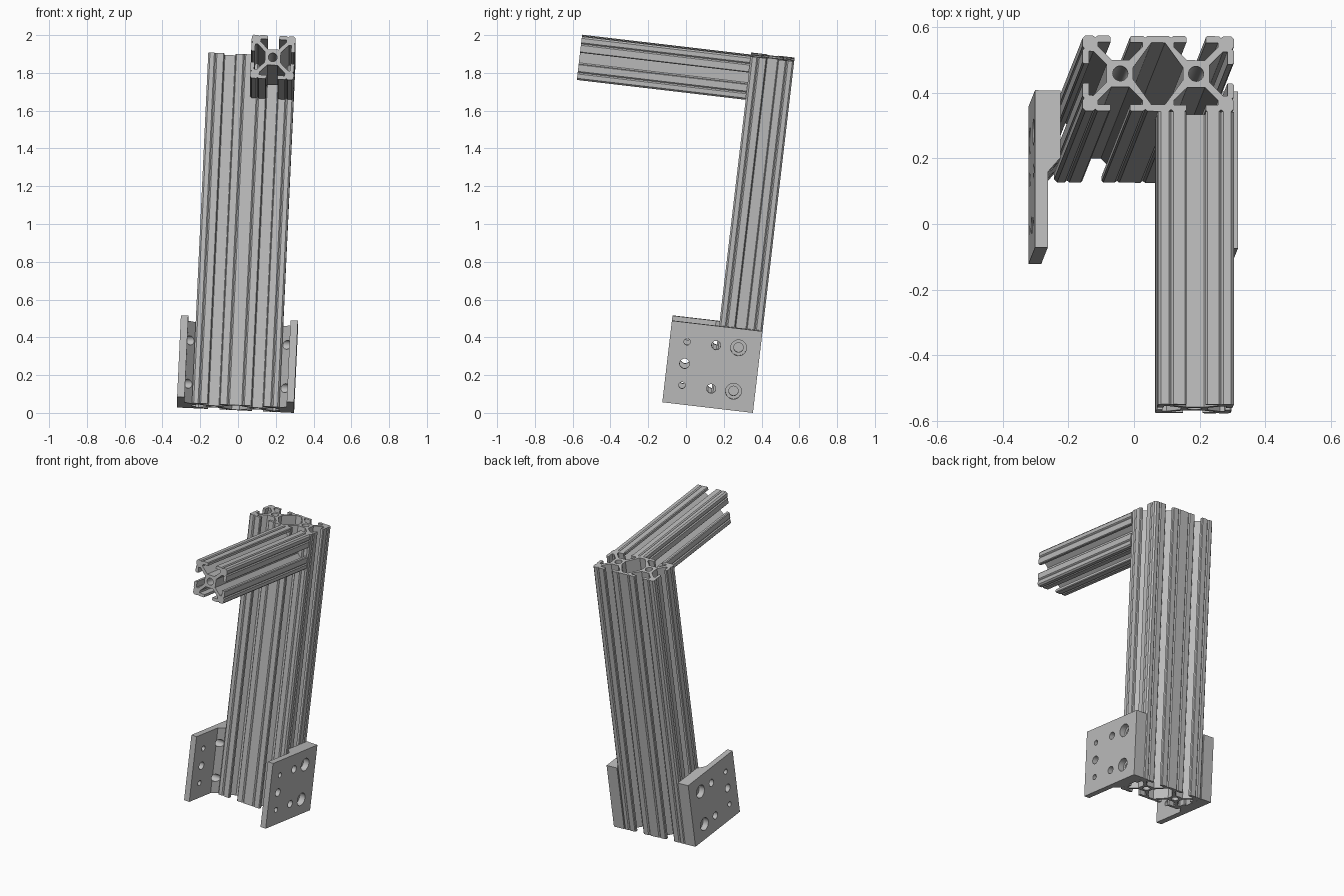
import bpy
import bmesh
from math import radians, pi, cos, sin
from mathutils import Matrix

if "Cube" in bpy.data.objects:
    bpy.data.objects.remove(bpy.data.objects["Cube"])

U = 0.2315            # side of one rail cell
POST_LENGTH = 1.871
ARM_LENGTH = 0.90
PLATE_HEIGHT = 0.435
PLATE_THICK = 0.0785

# The whole assembly is tilted; its local origin is the centre of the post top
FRAME = (Matrix.Translation((0.0738, 0.459, 1.884))
         @ Matrix.Rotation(radians(-6.7), 4, 'X')
         @ Matrix.Rotation(radians(2.65), 4, 'Y'))

aluminium = bpy.data.materials.new("aluminium_grey")
aluminium.use_nodes = True
GREY = (0.5, 0.5, 0.5, 1)
aluminium.diffuse_color = GREY
aluminium.node_tree.nodes["Principled BSDF"].inputs["Base Color"].default_value = GREY


def extrude(name, loops, length):
    """Fill nested outlines and extrude them along z, from 0 to -length."""
    curve = bpy.data.curves.new(name, 'CURVE')
    curve.dimensions = '2D'
    curve.fill_mode = 'BOTH'
    curve.extrude = length / 2
    for loop in loops:
        spline = curve.splines.new('POLY')
        spline.points.add(len(loop) - 1)
        for point, (x, y) in zip(spline.points, loop):
            point.co = (x, y, 0, 1)
        spline.use_cyclic_u = True
    temp = bpy.data.objects.new(name + "_outline", curve)
    mesh = bpy.data.meshes.new_from_object(temp)
    bpy.data.objects.remove(temp)
    bpy.data.curves.remove(curve)
    bm = bmesh.new()
    bm.from_mesh(mesh)
    bmesh.ops.remove_doubles(bm, verts=bm.verts, dist=1e-5)
    bmesh.ops.translate(bm, verts=bm.verts, vec=(0, 0, -length / 2))
    bmesh.ops.recalc_face_normals(bm, faces=bm.faces)
    bm.to_mesh(mesh)
    bm.free()
    mesh.materials.clear()
    mesh.materials.append(aluminium)
    obj = bpy.data.objects.new(name, mesh)
    bpy.context.collection.objects.link(obj)
    return obj


def activate(obj):
    bpy.ops.object.select_all(action='DESELECT')
    obj.select_set(True)
    bpy.context.view_layer.objects.active = obj


def finish(obj, local=Matrix()):
    activate(obj)
    bpy.ops.object.shade_smooth_by_angle(angle=radians(25))
    obj.matrix_world = FRAME @ local


# Half of one slotted side: corner, shallow groove, lip, undercut, slot floor
HALF_SIDE = [(.46, .5), (.36, .5), (.33, .475), (.30, .5), (.148, .5), (.128, .48),
             (.128, .413), (.292, .413), (.292, .355), (.117, .18)]
SIDE = HALF_SIDE + [(-x, y) for x, y in reversed(HALF_SIDE)]


def slotted_side(cell_x, turns):
    """One side of a cell, turned by quarter turns and moved to its cell."""
    points = SIDE
    for _ in range(turns):
        points = [(-y, x) for x, y in points]
    return [(x + cell_x, y) for x, y in points]


def rail_loops(cells):
    """Outline, bores and inner cavities for a row of cells, left to right."""
    outer = slotted_side(cells[-1], 3)
    for c in reversed(cells):
        outer += slotted_side(c, 0)
    outer += slotted_side(cells[0], 1)
    for c in cells:
        outer += slotted_side(c, 2)
    loops = [outer]
    for c in cells:
        loops.append([(c + .1 * cos(i * pi / 12), .1 * sin(i * pi / 12)) for i in range(24)])
    for c in cells[:-1]:
        m = c + .5
        right = [(.09, -.41), (.33, -.08), (.33, .08), (.09, .41)]
        loops.append([(m + x, y) for x, y in right] + [(m - x, y) for x, y in reversed(right)])
    return [[(x * U, y * U) for x, y in loop] for loop in loops]


# Upright double rail
finish(extrude("post", rail_loops([-.5, .5]), POST_LENGTH))

# Single rail reaching forward, flush with the post's top and left side
arm_place = Matrix.Translation((U / 2, -U / 2, -U / 2)) @ Matrix.Rotation(radians(-90), 4, 'X')
finish(extrude("arm", rail_loops([0]), ARM_LENGTH), arm_place)


def drill(obj, x, y, z, radius, depth):
    """Cut a round hole along x through the object."""
    mesh = bpy.data.meshes.new("drill")
    bm = bmesh.new()
    bmesh.ops.create_cone(bm, cap_ends=True, segments=24, radius1=radius, radius2=radius,
                          depth=depth, matrix=Matrix.Translation((x, y, z))
                          @ Matrix.Rotation(radians(90), 4, 'Y'))
    bm.to_mesh(mesh)
    bm.free()
    cutter = bpy.data.objects.new("drill", mesh)
    cutter.hide_render = True
    bpy.context.collection.objects.link(cutter)
    mod = obj.modifiers.new("hole", 'BOOLEAN')
    mod.operation = 'DIFFERENCE'
    mod.solver = 'EXACT'
    mod.object = cutter
    activate(obj)
    bpy.ops.object.modifier_apply(modifier=mod.name)
    bpy.data.objects.remove(cutter)


# Mounting plates: thick against the post, thin where they reach forward
INNER = U
OUTER = U + PLATE_THICK
MID = U + PLATE_THICK / 2
BACK, FRONT = U / 2, U / 2 - 0.483
BOTTOM = -POST_LENGTH
CENTRE = BOTTOM + PLATE_HEIGHT / 2

for name, side in (("left_plate", 1), ("right_plate", -1)):
    profile = [(OUTER, BACK), (INNER, BACK), (INNER, -.09), (MID, -.135),
               (MID, FRONT), (OUTER, FRONT)]
    plate = extrude(name, [[(side * x, y) for x, y in profile]], PLATE_HEIGHT)
    plate.data.transform(Matrix.Translation((0, 0, BOTTOM + PLATE_HEIGHT)))
    for dz in (-U / 2, U / 2):
        z = CENTRE + dz
        drill(plate, side * OUTER, 0, z, .042, .08)      # counterbore
        drill(plate, side * MID, 0, z, .025, .2)         # bolt hole
        drill(plate, side * MID, -.119, z, .024, .2)     # hole through the slope
        drill(plate, side * MID, -.274, z, .017, .2)     # small front hole
    drill(plate, side * MID, -.274, CENTRE, .026, .2)    # middle front hole
    finish(plate)
